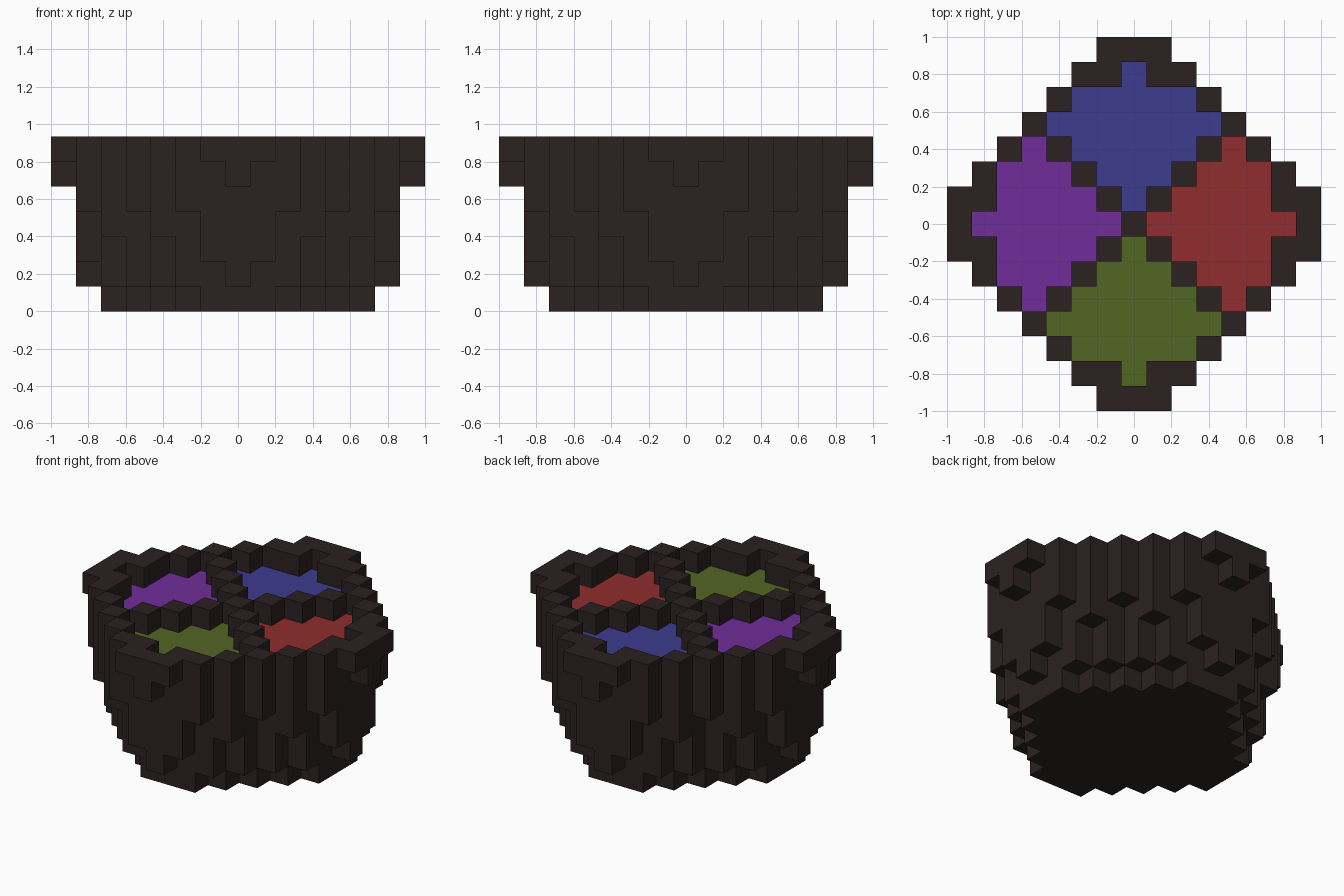
import bpy, bmesh
from mathutils import Vector

if "Cube" in bpy.data.objects:
    bpy.data.objects.remove(bpy.data.objects["Cube"], do_unlink=True)

U = 2 / 15          # size of one block
TOP = 7             # height of the rim in blocks
RANGE = range(-7, 8)


def material(name, color):
    mat = bpy.data.materials.new(name)
    mat.use_nodes = True
    mat.diffuse_color = (*color, 1)
    mat.node_tree.nodes["Principled BSDF"].inputs["Base Color"].default_value = (*color, 1)
    return mat


def base_layer(x, y):
    """Lowest layer filled at this column, or None outside the bowl."""
    a, b = max(abs(x), abs(y)), min(abs(x), abs(y))
    if a > 7 or a + b > 8:
        return None
    if a == 7:
        return 5 + b
    if a + b == 8:
        return 3 if (a, b) == (5, 3) else 4
    if a == 6:
        return 1 + b
    return 0 if a + b <= 6 else 1


def is_liquid(x, y):
    base = base_layer(x, y)
    return base is not None and base <= 1 and abs(x) != abs(y)


def filled(cell):
    x, y, z = cell
    base = base_layer(x, y)
    return base is not None and base <= z < TOP - is_liquid(x, y)


def add_face(bm, cell, normal):
    """Add the square side of a block that faces along normal."""
    n = Vector(normal)
    s = Vector((n.y, n.z, n.x))
    t = n.cross(s)
    mid = Vector(cell) + Vector((0, 0, 0.5)) + n / 2
    corners = [(-1, -1), (1, -1), (1, 1), (-1, 1)]
    bm.faces.new([bm.verts.new((mid + (s * i + t * j) / 2) * U) for i, j in corners])


def finish(bm, name, mat):
    bmesh.ops.remove_doubles(bm, verts=bm.verts, dist=U / 100)
    mesh = bpy.data.meshes.new(name)
    bm.to_mesh(mesh)
    bm.free()
    mesh.materials.append(mat)
    bpy.context.collection.objects.link(bpy.data.objects.new(name, mesh))


# Stepped bowl with rim and crossed dividers: exposed block sides only
UP = (0, 0, 1)
SIDES = [UP, (0, 0, -1), (1, 0, 0), (-1, 0, 0), (0, 1, 0), (0, -1, 0)]
bowl = bmesh.new()
for cell in [(x, y, z) for x in RANGE for y in RANGE for z in range(TOP)]:
    if not filled(cell):
        continue
    for side in SIDES:
        if filled([c + d for c, d in zip(cell, side)]):
            continue
        if side == UP and is_liquid(*cell[:2]):
            continue
        add_face(bowl, cell, side)
finish(bowl, "bowl", material("dark brown", (0.025, 0.0155, 0.0155)))

# Four coloured fillings, one in each compartment
FILLINGS = [
    ("red", (0.279, 0.026, 0.026), (1, 0)),
    ("blue", (0.045, 0.045, 0.275), (0, 1)),
    ("purple", (0.162, 0.026, 0.319), (-1, 0)),
    ("green", (0.084, 0.133, 0.0176), (0, -1)),
]
for name, color, (dx, dy) in FILLINGS:
    bm = bmesh.new()
    for x in RANGE:
        for y in RANGE:
            along = x * dx + y * dy
            if is_liquid(x, y) and along == max(abs(x), abs(y)):
                add_face(bm, (x, y, TOP - 2), UP)
    finish(bm, name + "_filling", material(name, color))
